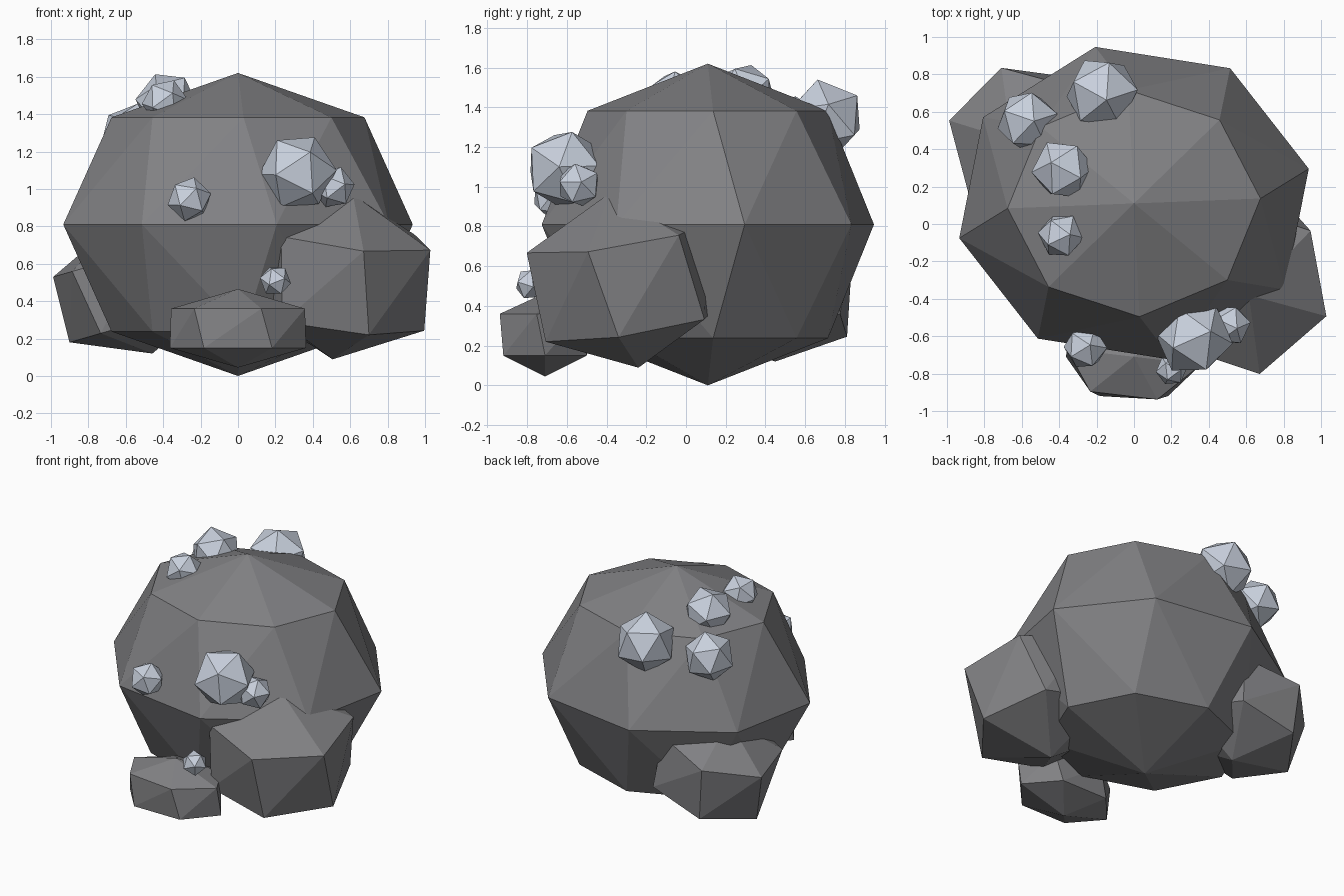
import bpy
import bmesh
import random
from math import sin, cos, pi, radians
from mathutils import Vector, Euler

random.seed(4)

if "Cube" in bpy.data.objects:
    bpy.data.objects.remove(bpy.data.objects["Cube"], do_unlink=True)


def make_material(name, colour):
    mat = bpy.data.materials.new(name)
    mat.use_nodes = True
    mat.diffuse_color = colour
    mat.node_tree.nodes["Principled BSDF"].inputs["Base Color"].default_value = colour
    return mat


stone = make_material("dark grey stone", (0.22, 0.22, 0.23, 1))
crystal = make_material("pale blue grey crystal", (0.58, 0.63, 0.72, 1))


def finish(name, bm, centre, mat):
    mesh = bpy.data.meshes.new(name)
    bm.to_mesh(mesh)
    bm.free()
    mesh.materials.append(mat)
    obj = bpy.data.objects.new(name, mesh)
    obj.location = centre
    bpy.context.collection.objects.link(obj)
    return obj


def make_rock(name, centre, radii, sides, phases, tilt=(0, 0)):
    """Faceted boulder: two poles and one ring per phase, each ring twisted."""
    bm = bmesh.new()
    rot = Euler((radians(tilt[0]), radians(tilt[1]), 0))
    points = [(0, 0, 1), (0, 0, -1)]
    for i, phase in enumerate(phases):
        lat = pi * (i + 1) / (len(phases) + 1)
        for k in range(sides):
            a = radians(phase) + 2 * pi * k / sides
            points.append((sin(lat) * cos(a), sin(lat) * sin(a), cos(lat)))
    for p in points:
        v = Vector([c * r for c, r in zip(p, radii)])
        v.rotate(rot)
        bm.verts.new(v)
    bmesh.ops.convex_hull(bm, input=bm.verts[:])
    bmesh.ops.recalc_face_normals(bm, faces=bm.faces[:])
    return finish(name, bm, centre, stone)


def make_crystal(name, centre, radius):
    """Randomly turned twenty-sided nugget."""
    bm = bmesh.new()
    bmesh.ops.create_icosphere(bm, subdivisions=1, radius=radius)
    rot = Euler([random.uniform(0, 2 * pi) for _ in range(3)])
    for v in bm.verts:
        v.co.rotate(rot)
    return finish(name, bm, centre, crystal)


# Boulders
make_rock("main_boulder", (0, 0.11, 0.81), (0.957, 0.857, 0.81), 8, (2.5, 12.5, 2.5))
make_rock("front_rock", (0, -0.71, 0.255), (0.42, 0.28, 0.21), 6, (50, 60))
make_rock("left_rock", (0.56, -0.31, 0.53), (0.545, 0.545, 0.45), 6, (-18.5, -8), (9, 7))
make_rock("right_back_rock", (-0.557, 0.45, 0.466), (0.475, 0.46, 0.36), 6, (45, 55), (0, -16))

# Crystals on the front
make_crystal("front_large_crystal", (0.32, -0.61, 1.09), 0.21)
make_crystal("front_side_crystal", (0.51, -0.54, 1.01), 0.115)
make_crystal("front_right_crystal", (-0.26, -0.66, 0.945), 0.12)
make_crystal("front_low_crystal", (0.2, -0.78, 0.51), 0.085)

# Crystals on the top and back
make_crystal("back_large_crystal", (-0.17, 0.70, 1.34), 0.205)
make_crystal("back_right_crystal", (-0.57, 0.55, 1.29), 0.17)
make_crystal("top_crystal", (-0.38, 0.29, 1.46), 0.17)
make_crystal("top_small_crystal", (-0.39, -0.06, 1.465), 0.125)
